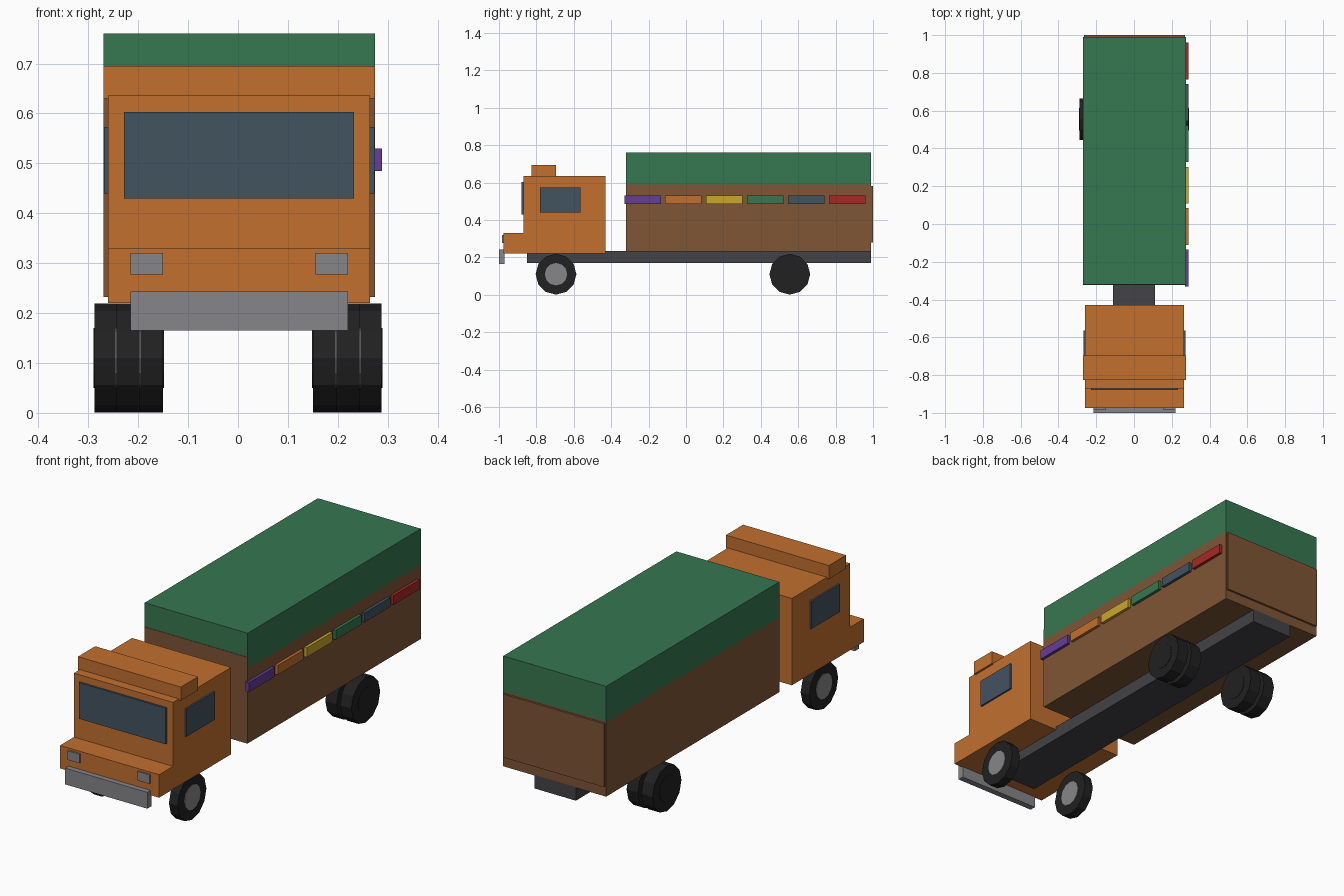
import bpy, math

cube = bpy.data.objects.get("Cube")
if cube:
    bpy.data.objects.remove(cube, do_unlink=True)


def material(name, r, g, b):
    m = bpy.data.materials.new(name)
    m.use_nodes = True
    m.diffuse_color = (r, g, b, 1)
    m.node_tree.nodes["Principled BSDF"].inputs["Base Color"].default_value = (r, g, b, 1)
    return m


orange = material("orange paint", .54, .16, .028)
green = material("green canvas", .037, .185, .082)
brown = material("brown wood", .21, .092, .035)
glass = material("dark blue glass", .055, .087, .118)
grey = material("light grey metal", .24, .24, .255)
dark = material("dark grey frame", .056, .056, .063)
rubber = material("black rubber", .015, .015, .015)
purple = material("purple", .13, .047, .31)
yellow = material("yellow", .6, .38, .027)
red = material("red", .39, .022, .018)


def box(name, mat, xs, ys, zs):
    """Axis-aligned box from its low and high limits."""
    spans = (xs, ys, zs)
    bpy.ops.mesh.primitive_cube_add(size=1, location=[(a + b) / 2 for a, b in spans])
    ob = bpy.context.object
    ob.name = name
    ob.scale = [b - a for a, b in spans]
    bpy.ops.object.transform_apply(location=False, rotation=False, scale=True)
    ob.data.materials.append(mat)
    return ob


def disc(name, mat, radius, x0, x1, y):
    """Twelve-sided wheel part lying along x."""
    bpy.ops.mesh.primitive_cylinder_add(
        vertices=12, radius=radius, depth=abs(x1 - x0),
        location=((x0 + x1) / 2, y, .11), rotation=(0, math.pi / 2, 0))
    ob = bpy.context.object
    ob.name = name
    ob.data.materials.append(mat)


# Frame and cab
box("chassis", dark, (-.11, .11), (-.85, .99), (.17, .235))
box("cab", orange, (-.26, .265), (-.87, -.43), (.22, .636))
box("hood", orange, (-.26, .265), (-.975, -.865), (.22, .33))
box("roof_visor", orange, (-.27, .275), (-.825, -.695), (.63, .695))
box("windshield", glass, (-.228, .232), (-.879, -.87), (.43, .603))
box("bumper", grey, (-.215, .22), (-1, -.97), (.165, .243))

# Cargo body with canvas cover
box("cargo_body", brown, (-.27, .275), (-.32, .99), (.232, .59))
box("cargo_cover", green, (-.27, .275), (-.32, .99), (.59, .76))
box("cargo_front_wall", brown, (-.27, .275), (-.322, -.315), (.232, .645))
box("tailgate", brown, (-.265, .27), (.985, 1), (.28, .583))

# Coloured plates along one side
for i, mat in enumerate((purple, orange, yellow, green, glass, red)):
    y = -.33 + i * .219
    box("side_plate", mat, (.27, .289), (y, y + .195), (.485, .53))

# Paired parts
for side, s in (("right", -1), ("left", 1)):
    def across(a, b, shift=0):
        return sorted((s * a + shift, s * b + shift))

    box(side + "_window", glass, across(.262, .271, .0025), (-.78, -.565), (.44, .573))
    box(side + "_headlight", grey, across(.153, .218, .0025), (-.984, -.975), (.277, .32))
    disc(side + "_front_tyre", rubber, .109, s * .197, s * .243, -.695)
    disc(side + "_front_hub", grey, .06, s * .194, s * .246, -.695)
    disc(side + "_rear_inner_tyre", rubber, .109, s * .15, s * .21, .555)
    disc(side + "_rear_outer_tyre", rubber, .109, s * .228, s * .288, .555)
    disc(side + "_rear_hub", rubber, .06, s * .148, s * .29, .555)
